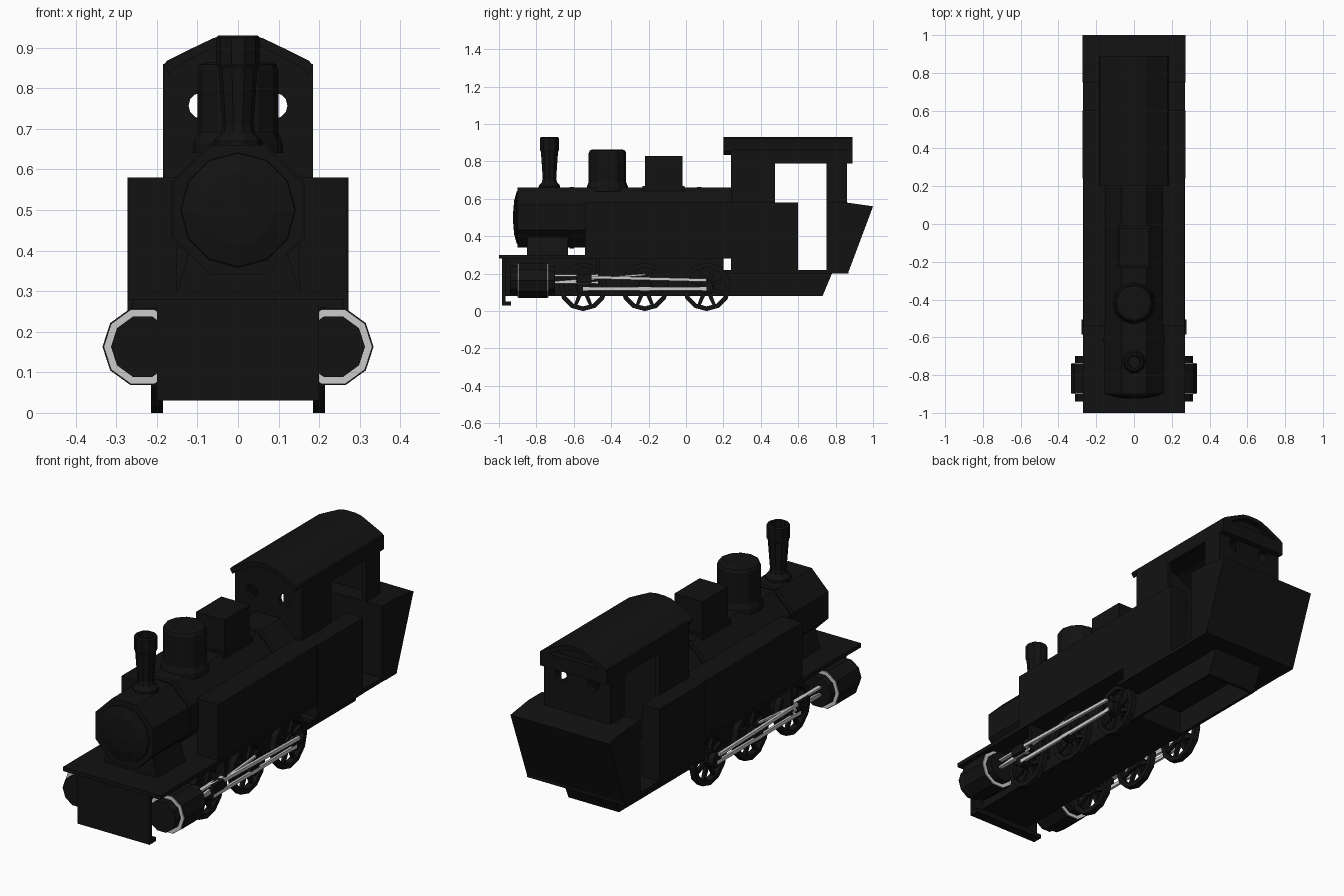
import bpy, bmesh, math
from mathutils import Vector, Matrix

if "Cube" in bpy.data.objects:
    bpy.data.objects.remove(bpy.data.objects["Cube"])


def material(name, col):
    m = bpy.data.materials.new(name)
    m.diffuse_color = col
    m.use_nodes = True
    m.node_tree.nodes["Principled BSDF"].inputs["Base Color"].default_value = m.diffuse_color
    return m


BLACK = material("black_paint", (0.006, 0.006, 0.006, 1))


def finish(name, bm, mat=BLACK):
    bmesh.ops.recalc_face_normals(bm, faces=bm.faces)
    me = bpy.data.meshes.new(name)
    bm.to_mesh(me)
    bm.free()
    ob = bpy.data.objects.new(name, me)
    bpy.context.collection.objects.link(ob)
    if mat:
        me.materials.append(mat)
    return ob


def extrude(name, pts, a, b, axis, mat=BLACK):
    """Extrude a profile along x (points are y,z) or along y (points are x,z)."""
    put = (lambda p, t: (t, p[0], p[1])) if axis == 'x' else (lambda p, t: (p[0], t, p[1]))
    bm = bmesh.new()
    f = bm.faces.new([bm.verts.new(put(p, a)) for p in pts])
    r = bmesh.ops.extrude_face_region(bm, geom=[f])
    vs = [v for v in r['geom'] if isinstance(v, bmesh.types.BMVert)]
    bmesh.ops.translate(bm, verts=vs, vec=Vector(put((0, 0), b - a)))
    return finish(name, bm, mat)


def box(name, x0, x1, y0, y1, z0, z1, mat=BLACK):
    return extrude(name, [(y0, z0), (y1, z0), (y1, z1), (y0, z1)], x0, x1, 'x', mat)


def lathe(name, prof, centre, axis, n, mat=BLACK, closed=False):
    """Turn a (radius, height) profile about an axis through centre."""
    rot = {'z': Matrix(), 'x': Matrix.Rotation(math.pi / 2, 4, 'Y'),
           'y': Matrix.Rotation(-math.pi / 2, 4, 'X')}[axis]
    phase = math.pi / n if n == 8 else 0
    bm = bmesh.new()
    rings = [[bm.verts.new(Vector(centre) + rot @ Vector(
        (r * math.cos(phase + i * math.tau / n), r * math.sin(phase + i * math.tau / n), h)))
        for i in range(n)] for r, h in prof]
    pairs = list(zip(rings, rings[1:])) + ([(rings[-1], rings[0])] if closed else [])
    for p, q in pairs:
        for i in range(n):
            bm.faces.new((p[i], p[(i + 1) % n], q[(i + 1) % n], q[i]))
    if not closed:
        bm.faces.new(rings[0])
        bm.faces.new(rings[-1])
    return finish(name, bm, mat)


def rod(name, x, w, p, q, h):
    """Flat grey bar in the y,z plane from p to q."""
    d = Vector((q[0] - p[0], q[1] - p[1])).normalized() * h / 2
    n = (-d.y, d.x)
    pts = [(p[0] + n[0], p[1] + n[1]), (p[0] - n[0], p[1] - n[1]),
           (q[0] - n[0], q[1] - n[1]), (q[0] + n[0], q[1] + n[1])]
    return extrude(name, pts, x - w / 2, x + w / 2, 'x', None)


def cut_round_windows(ob, y):
    for s in (-1, 1):
        c = lathe("window_cutter", [(0.032, -0.1), (0.032, 0.1)], (s * 0.09, y, 0.757), 'y', 12)
        c.hide_render = True
        m = ob.modifiers.new("window", 'BOOLEAN')
        m.operation, m.object, m.solver = 'DIFFERENCE', c, 'EXACT'
        bpy.context.view_layer.objects.active = ob
        bpy.ops.object.modifier_apply(modifier=m.name)
        bpy.data.objects.remove(c)


# Footplate and front beam with its turned-in lower lip
box("footplate", -0.27, 0.27, -1.0, 0.24, 0.28, 0.30)
box("front_beam", -0.2, 0.2, -0.985, -0.965, 0.03, 0.28)
box("front_beam_lip", -0.2, 0.2, -0.985, -0.935, 0.03, 0.05)

# Main frame: closed in front, open underneath the cab
box("front_frame", -0.14, 0.14, -0.965, 0.2, 0.08, 0.28)
for s in (-1, 1):
    extrude("rear_frame_side", [(0.2, 0.08), (0.73, 0.08), (0.78, 0.2), (0.78, 0.22), (0.2, 0.22)],
            s * 0.125, s * 0.14, 'x')
extrude("rear_frame_end", [(0.715, 0.08), (0.73, 0.08), (0.78, 0.2), (0.765, 0.2)], -0.14, 0.14, 'x')
box("cab_floor", -0.27, 0.27, 0.2, 0.87, 0.2, 0.22)

# Smokebox, boiler, saddle and smokebox door
oct_r = 0.16 / math.cos(math.pi / 8)
lathe("boiler", [(oct_r, -0.9), (oct_r, 0.24)], (0, 0, 0.5), 'y', 8)
extrude("smokebox_saddle", [(-0.15, 0.3), (0.15, 0.3), (0.12, 0.4), (-0.12, 0.4)], -0.85, -0.63, 'y')
lathe("smokebox_door", [(0.145, -0.89), (0.14, -0.905), (0.09, -0.919), (0.03, -0.924)],
      (0, 0, 0.5), 'y', 12)
for y in (-0.61, 0.07):
    lathe("boiler_band", [(oct_r + 0.005, y - 0.012), (oct_r + 0.005, y + 0.012)], (0, 0, 0.5), 'y', 8)

# Chimney, steam dome and sandbox
lathe("chimney", [(0.062, 0.64), (0.06, 0.67), (0.042, 0.69), (0.038, 0.71), (0.048, 0.85),
                  (0.053, 0.86), (0.054, 0.925), (0.048, 0.93), (0.036, 0.93), (0.03, 0.72)],
      (0, -0.73, 0), 'z', 10)
lathe("steam_dome", [(0.112, 0.64), (0.11, 0.665), (0.1, 0.69), (0.1, 0.845), (0.094, 0.859), (0.08, 0.864)],
      (0, -0.42, 0), 'z', 12)
box("sandbox", -0.078, 0.078, -0.22, -0.02, 0.62, 0.83)
box("sandbox_base", -0.085, 0.085, -0.232, -0.008, 0.64, 0.67)

# Side tanks and lower cab sides
for s in (-1, 1):
    box("side_tank", s * 0.15, s * 0.268, -0.54, 0.24, 0.30, 0.58)
    box("cab_lower_side", s * 0.18, s * 0.272, 0.24, 0.6, 0.2, 0.58)

# Cab: end walls follow the roof curve
half = [(0.185, 0.855), (0.175, 0.868), (0.11, 0.9), (0.06, 0.924), (0.025, 0.93)]
arc = half + [(-x, z) for x, z in reversed(half)]
inner = [(x * 0.92, z - 0.02) for x, z in arc]
for name, y, bottom in (("cab_front_wall", 0.24, 0.2), ("cab_rear_wall", 0.84, 0.5)):
    wall = extrude(name, [(0.182, bottom)] + [(x * 0.98, z - 0.01) for x, z in arc] + [(-0.182, bottom)],
                   y, y + 0.02, 'y')
    cut_round_windows(wall, y)
extrude("cab_roof", arc + inner[::-1], 0.2, 0.89, 'y')
for s in (-1, 1):
    a, b = s * 0.165, s * 0.185
    box("cab_side_front_panel", a, b, 0.24, 0.475, 0.57, 0.86)
    box("cab_side_rear_post", a, b, 0.75, 0.86, 0.57, 0.86)
    box("roof_valance", a, b, 0.24, 0.89, 0.79, 0.86)
box("roof_rear_valance", -0.185, 0.185, 0.86, 0.89, 0.79, 0.86)

# Coal bunker with sloping back
extrude("bunker", [(0.75, 0.22), (0.75, 0.58), (0.86, 0.58), (1.0, 0.56), (0.865, 0.2), (0.78, 0.2)],
        -0.272, 0.272, 'x')

# Spoked wheel, built once per position
def wheel(x, y):
    lathe("wheel_rim", [(0.105, -0.015), (0.13, -0.015), (0.13, 0.015), (0.105, 0.015)],
          (x, y, 0.13), 'x', 12, closed=True)
    lathe("wheel_hub", [(0.04, -0.02), (0.04, 0.02)], (x, y, 0.13), 'x', 12)
    for k in range(8):
        a = (k + 0.5) * math.tau / 8
        c, s = math.cos(a), math.sin(a)
        pts = [(r * c - w * s + y, r * s + w * c + 0.13)
               for r, w in ((0.03, -0.012), (0.112, -0.008), (0.112, 0.008), (0.03, 0.012))]
        extrude("wheel_spoke", pts, x - 0.008, x + 0.008, 'x')


axles = (-0.55, -0.22, 0.11)
for y in axles:
    lathe("axle", [(0.02, -0.2), (0.02, 0.2)], (0, y, 0.13), 'x', 8)
for s in (-1, 1):
    for y in axles:
        wheel(s * 0.2, y)
        lathe("crank_pin", [(0.034, -0.022), (0.034, 0.022)], (s * 0.228, y, 0.13), 'x', 12)
    # Cylinder with grey jacket ends and black wrapper
    c = (s * 0.235, 0, 0.163)
    lathe("cylinder", [(0.078, -0.94), (0.078, -0.7)], c, 'y', 10)
    lathe("cylinder_jacket", [(0.096, -0.9), (0.096, -0.735)], c, 'y', 10, None)
    lathe("cylinder_wrapper", [(0.099, -0.895), (0.099, -0.74)], c, 'y', 10)
    # Slide bars, crosshead and rods
    for z in (0.19, 0.152):
        rod("slide_bar", s * 0.25, 0.02, (-0.71, z), (-0.47, z), 0.01)
    box("crosshead", s * 0.235, s * 0.278, -0.585, -0.505, 0.15, 0.195)
    box("motion_bracket", s * 0.14, s * 0.26, -0.48, -0.46, 0.14, 0.28)
    rod("connecting_rod", s * 0.262, 0.014, (-0.55, 0.182), (0.11, 0.165), 0.016)
    rod("valve_rod", s * 0.25, 0.012, (-0.7, 0.155), (-0.22, 0.195), 0.01)
    rod("coupling_rod", s * 0.245, 0.012, (-0.55, 0.12), (0.11, 0.12), 0.018)
